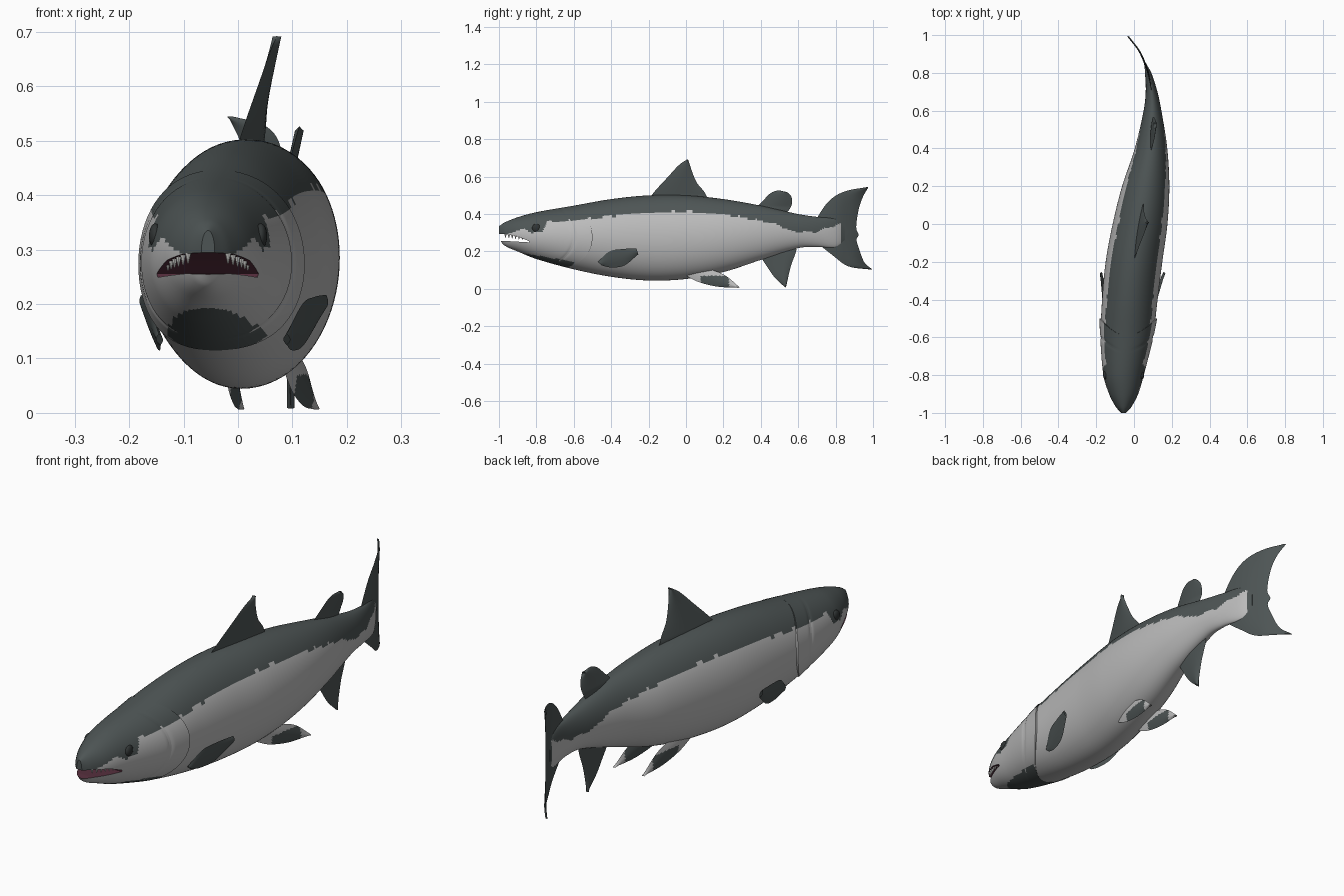
import bpy, bmesh, math
from mathutils import Matrix

cube = bpy.data.objects.get("Cube")
if cube:
    bpy.data.objects.remove(cube)


def material(name, rgb):
    m = bpy.data.materials.new(name)
    m.use_nodes = True
    m.diffuse_color = (*rgb, 1)
    m.node_tree.nodes["Principled BSDF"].inputs["Base Color"].default_value = (*rgb, 1)
    return m


DARK = material("slate back", (0.075, 0.09, 0.09))
LIGHT = material("silver belly", (0.5, 0.5, 0.5))
MOUTH = material("maroon mouth", (0.1, 0.03, 0.05))
EYE = material("eye black", (0.03, 0.035, 0.035))
TOOTH = material("tooth white", (0.8, 0.8, 0.78))
SKIN = [LIGHT, DARK, MOUTH]

# body stations: y, centre x, half width, bottom z, top z
STATIONS = [(-1, -.055, .012, .265, .335), (-.97, -.055, .04, .232, .355),
            (-.9, -.055, .077, .2, .383), (-.8, -.055, .107, .16, .41),
            (-.6, -.038, .138, .105, .445), (-.4, -.022, .147, .065, .48),
            (-.2, 0, .15, .045, .5), (0, .032, .145, .053, .5),
            (.2, .062, .125, .09, .48), (.4, .09, .086, .155, .445),
            (.6, .098, .047, .218, .4), (.7, .093, .031, .225, .385),
            (.8, .075, .017, .222, .375), (.85, .058, .006, .25, .345),
            (.92, .025, .004, .27, .32), (1, -.037, .004, .27, .32)]

# height where the dark back begins, along the trunk and along the head
TRUNK_LINE = [(-.7, .37), (-.5, .375), (-.3, .405), (0, .415), (.2, .4), (.4, .365),
              (.5, .34), (.57, .305), (.7, .305), (.8, .34), (.83, .35)]
HEAD_LINE = [(-1, .285), (-.93, .3), (-.87, .325), (-.83, .3), (-.77, .3),
             (-.745, .36), (-.6, .365), (-.5, .375)]


def sample(table, u, smooth=True):
    """Interpolate rows by their first column."""
    u = min(max(u, table[0][0]), table[-1][0])
    i = next(k for k in range(len(table) - 1) if u <= table[k + 1][0])
    a, b = table[i], table[i + 1]
    p, n = table[max(i - 1, 0)], table[min(i + 2, len(table) - 1)]
    h = b[0] - a[0]
    t = (u - a[0]) / h
    out = []
    for k in range(1, len(a)):
        if not smooth:
            out.append(a[k] + (b[k] - a[k]) * t)
            continue
        ma = (b[k] - p[k]) / (b[0] - p[0]) * h
        mb = (n[k] - a[k]) / (n[0] - a[0]) * h
        d = a[k] - b[k]
        out.append(a[k] + t * (ma + t * (-3 * d - 2 * ma - mb + t * (2 * d + ma + mb))))
    return out


def centre(y):
    return sample(STATIONS, y)[0]


def skin_point(y, angle, swell=1):
    cx, hw, zb, zt = sample(STATIONS, y)
    return (cx + hw * swell * math.cos(angle), y,
            (zb + zt) / 2 + (zt - zb) / 2 * swell * math.sin(angle))


def finish(name, bm, mats, rule=None, edge=40):
    bmesh.ops.recalc_face_normals(bm, faces=bm.faces)
    if rule:
        for f in bm.faces:
            f.material_index = rule(f.calc_center_median())
    mesh = bpy.data.meshes.new(name)
    bm.to_mesh(mesh)
    bm.free()
    for m in mats:
        mesh.materials.append(m)
    ob = bpy.data.objects.new(name, mesh)
    bpy.context.collection.objects.link(ob)
    smooth(ob, edge)
    return ob


def smooth(ob, edge=40):
    bpy.ops.object.select_all(action='DESELECT')
    ob.select_set(True)
    bpy.context.view_layer.objects.active = ob
    bpy.ops.object.shade_smooth_by_angle(angle=math.radians(edge))


def tube(rings):
    """Closed loft through rings of points."""
    bm = bmesh.new()
    loops = [[bm.verts.new(p) for p in r] for r in rings]
    n = len(loops[0])
    for a, b in zip(loops, loops[1:]):
        for i in range(n):
            bm.faces.new((a[i], a[(i + 1) % n], b[(i + 1) % n], b[i]))
    bm.faces.new(loops[0])
    bm.faces.new(loops[-1])
    return bm


SIDES = 80
ANGLES = [2 * math.pi * i / SIDES for i in range(SIDES)]

# trunk, from inside the gill cover to the tail root
def trunk_rule(c):
    line = sample(TRUNK_LINE, c.y, False)[0] + .004 * math.sin(c.y * 70)
    return int(c.z > line or c.y > .83)


ys = [-.68 + 1.53 * i / 150 for i in range(151)]
finish("trunk", tube([[skin_point(y, a) for a in ANGLES] for y in ys]), SKIN, trunk_rule)

# head with a raised, curved gill cover
def gill_edge(angle):
    s = math.sin(angle)
    return -.5 - .09 * s * s - (.05 * s * s if s < 0 else 0)


def head_point(t, angle):
    y = -1 + (gill_edge(angle) + 1) * t
    side = math.cos(angle) ** 2
    swell = 1 + .06 * side * max(0, (t - .5) * 2) ** 2
    swell -= .03 * side * math.exp(-((t - .8) / .02) ** 2)
    return skin_point(y, angle, swell)


def head_rule(c):
    chin = c.z < .145 - .17 * (c.y + .6) and -.92 < c.y < -.6
    return int(chin or c.z > sample(HEAD_LINE, c.y, False)[0])


rings = [[head_point(i / 70, a) for a in ANGLES] for i in range(71)]
rings.append([skin_point(gill_edge(a), a, .93) for a in ANGLES])
head = finish("head", tube(rings), SKIN, head_rule)

# mouth opening cut as a wedge
wedge = [(-1.1, .25), (-1.1, .3), (-.96, .292), (-.9, .28), (-.84, .256), (-.84, .249), (-.96, .256)]
cutter = finish("mouth_cutter", tube([[(x, y, z) for y, z in wedge] for x in (-.3, .2)]),
                SKIN, lambda c: 2)
cutter.hide_render = True
cut = head.modifiers.new("mouth", 'BOOLEAN')
cut.operation, cut.object, cut.solver = 'DIFFERENCE', cutter, 'EXACT'
bpy.context.view_layer.objects.active = head
bpy.ops.object.modifier_apply(modifier=cut.name)
bpy.data.objects.remove(cutter)
smooth(head)

# teeth along the upper jaw
bm = bmesh.new()
for s in (-1, 1):
    for i in range(6):
        y = -.965 + .018 * i
        cx, hw = sample(STATIONS, y)[:2]
        place = Matrix.Translation((cx + s * hw * .85, y, .284 - .012 * i / 5))
        bmesh.ops.create_cone(bm, segments=8, radius1=.001, radius2=.006, depth=.02, matrix=place)
finish("teeth", bm, [TOOTH])

# eyes
for s, side in ((1, "left"), (-1, "right")):
    bm = bmesh.new()
    place = Matrix.Translation((centre(-.8) + s * .097, -.8, .325)) @ Matrix.Diagonal((.5, 1, 1, 1))
    bmesh.ops.create_uvsphere(bm, u_segments=24, v_segments=16, radius=.023, matrix=place)
    finish(side + "_eye", bm, [EYE])


def fin(name, lead, trail, x_at, thick=.006, rule=lambda c: 1, rows=28, cols=12):
    """Thin blade lofted between a leading and a trailing edge of (y, z) points."""
    edges = []
    for pts in (lead, trail):
        table = [(i / (len(pts) - 1), *p) for i, p in enumerate(pts)]
        edges.append([sample(table, r / rows) for r in range(rows + 1)])
    bm = bmesh.new()
    for s in (-1, 1):
        grid = []
        for a, b in zip(*edges):
            row = []
            for k in range(cols + 1):
                u = k / cols
                y, z = (a[j] + (b[j] - a[j]) * u for j in (0, 1))
                row.append(bm.verts.new((x_at(y, z) + s * thick * math.sin(math.pi * u), y, z)))
            grid.append(row)
        for p, q in zip(grid, grid[1:]):
            for k in range(cols):
                bm.faces.new((p[k], p[k + 1], q[k + 1], q[k]))
    bmesh.ops.remove_doubles(bm, verts=bm.verts, dist=.0001)
    bmesh.ops.dissolve_degenerate(bm, edges=bm.edges, dist=.0001)
    finish(name, bm, SKIN, rule, 60)


# fins on the midline
fin("dorsal_fin", [(-.2, .48), (-.16, .53), (-.1, .595), (-.04, .66), (.005, .692)],
    [(.13, .45), (.1, .515), (.06, .565), (.035, .62), (.012, .69)],
    lambda y, z: centre(y) + max(0, z - .5) * .2, .008)
fin("adipose_fin", [(.37, .43), (.41, .47), (.45, .51), (.49, .526), (.53, .52)],
    [(.53, .4), (.553, .425), (.567, .46), (.562, .495), (.54, .518)],
    lambda y, z: centre(y) + max(0, z - .44) * .2, .008)
fin("anal_fin", [(.4, .17), (.43, .125), (.475, .06), (.53, .008)],
    [(.56, .235), (.59, .21), (.56, .12), (.535, .01)], lambda y, z: centre(y), .007)
fin("tail_fin",
    [(.99, .103), (.87, .12), (.79, .175), (.7, .25), (.67, .3), (.69, .36), (.76, .465), (.845, .52), (.97, .545)],
    [(.995, .105), (.955, .14), (.93, .2), (.912, .26), (.922, .29), (.91, .33), (.922, .42), (.945, .49), (.975, .543)],
    lambda y, z: centre(y), .005, rows=48)

# paired fins
for s, side in ((1, "left"), (-1, "right")):
    fin(side + "_pectoral_fin", [(-.47, .145), (-.41, .2), (-.34, .213), (-.265, .217)],
        [(-.45, .125), (-.4, .115), (-.33, .125), (-.255, .185)],
        lambda y, z: centre(y) + s * (.122 + .17 * (y + .45) + .25 * (z - .15)))
    fin(side + "_pelvic_fin", [(0, .07), (.07, .036), (.17, .012), (.28, .006)],
        [(.09, .11), (.16, .095), (.22, .065), (.287, .008)],
        lambda y, z: centre(y) + s * (.055 + .05 * y),
        rule=lambda c: int(.08 < c.y < .23 and c.z < .07))
